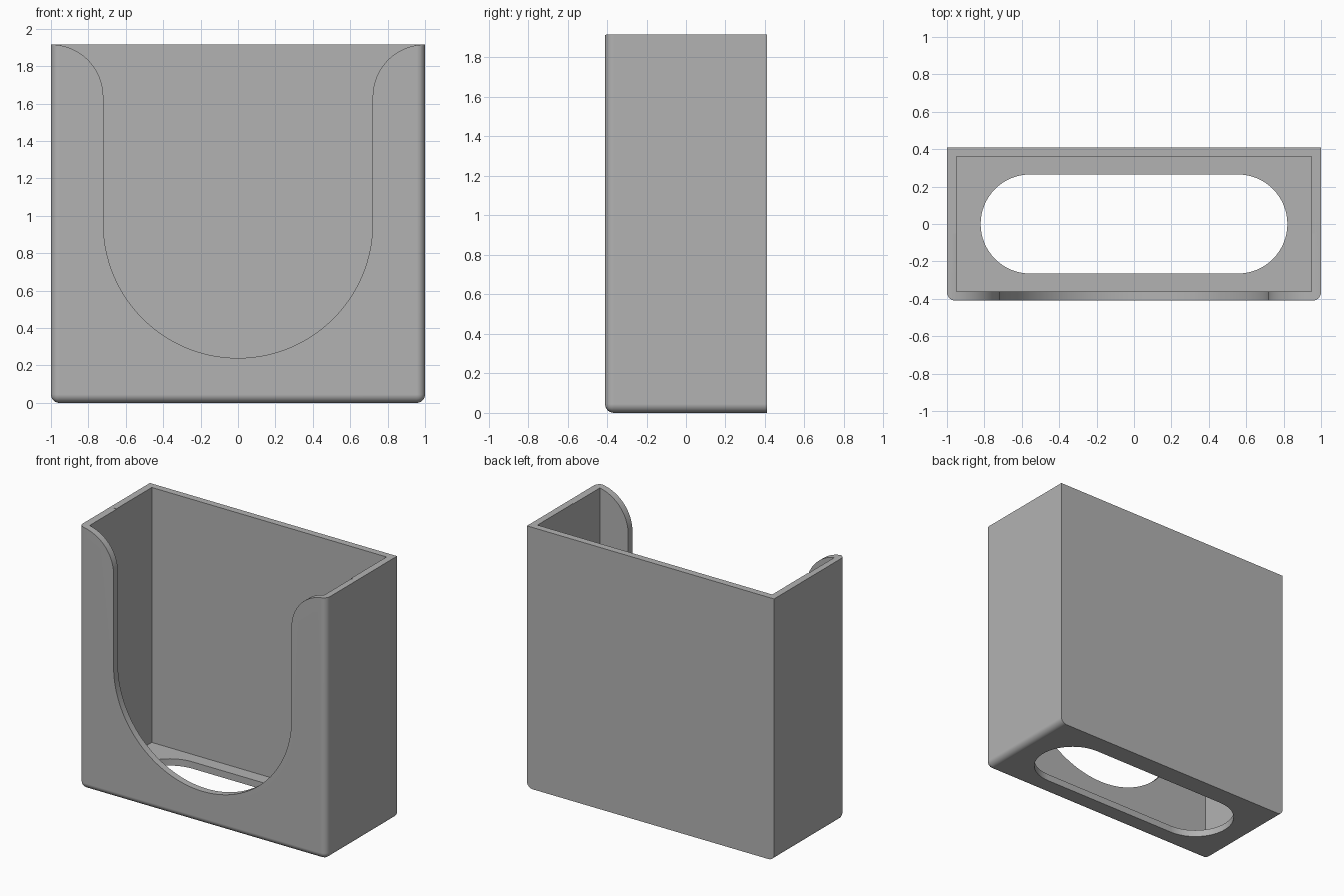
import bpy
import bmesh
from math import cos, sin, pi, radians
from mathutils import Vector

cube = bpy.data.objects.get("Cube")
if cube:
    bpy.data.objects.remove(cube, do_unlink=True)

W, D, H = 1.0, 0.41, 1.915     # half width, half depth, height
WALL, FILLET = 0.05, 0.045

grey = bpy.data.materials.new("plain grey")
grey.use_nodes = True
grey.diffuse_color = (0.45, 0.45, 0.45, 1)
grey.node_tree.nodes["Principled BSDF"].inputs["Base Color"].default_value = (0.45, 0.45, 0.45, 1)


def add_object(name, bm):
    bmesh.ops.recalc_face_normals(bm, faces=bm.faces)
    mesh = bpy.data.meshes.new(name)
    bm.to_mesh(mesh)
    bm.free()
    mesh.materials.append(grey)
    obj = bpy.data.objects.new(name, mesh)
    bpy.context.collection.objects.link(obj)
    return obj


def prism(points, direction):
    """Closed solid from a planar outline swept along a vector."""
    bm = bmesh.new()
    face = bm.faces.new([bm.verts.new(p) for p in points])
    swept = bmesh.ops.extrude_face_region(bm, geom=[face])["geom"]
    bmesh.ops.translate(bm, vec=direction, verts=[v for v in swept if isinstance(v, bmesh.types.BMVert)])
    return bm


def box(x, y, z0, z1):
    return prism([(-x, -y, z0), (x, -y, z0), (x, y, z0), (-x, y, z0)], Vector((0, 0, z1 - z0)))


def arc(cx, cy, r, start, end, n):
    angles = [radians(start + (end - start) * i / n) for i in range(n + 1)]
    return [(cx + r * cos(a), cy + r * sin(a)) for a in angles]


# Outer body, rounded at the front uprights and the front and side bottom edges
bm = box(W, D, 0, H)
rounded = []
for e in bm.edges:
    mid = (e.verts[0].co + e.verts[1].co) / 2
    upright = abs(mid.z - H / 2) < 0.01 and mid.y < 0
    bottom = mid.z < 0.01 and mid.y < D - 0.01
    if upright or bottom:
        rounded.append(e)
bmesh.ops.bevel(bm, geom=rounded, offset=FILLET, segments=6, profile=0.5, affect='EDGES')
holder = add_object("holder_body", bm)

# Inner pocket
pocket = add_object("pocket_cutter", box(W - WALL, D - WALL, WALL, H + 0.3))

# Rounded slot through the floor
slot_outline = arc(0.555, 0, 0.265, -90, 90, 32) + arc(-0.555, 0, 0.265, 90, 270, 32)
slot = add_object("floor_slot_cutter",
                  prism([(x, y, -0.2) for x, y in slot_outline], Vector((0, 0, 0.5))))

# Front opening: half round base, straight sides, flared shoulders
shoulder = arc(W, H - 0.279, 0.28, 180, 90, 20)
outline = arc(0, 0.96, 0.72, 180, 360, 64) + shoulder + [(W + 0.1, H + 0.001), (W + 0.1, H + 0.2)]
outline += [(-W - 0.1, H + 0.2), (-W - 0.1, H + 0.001)] + [(-x, z) for x, z in reversed(shoulder)]
opening = add_object("front_opening_cutter",
                     prism([(x, -0.7, z) for x, z in outline], Vector((0, 0.65, 0))))

# Cut the body
bpy.context.view_layer.objects.active = holder
holder.select_set(True)
for cutter in (pocket, slot, opening):
    cutter.hide_render = True
    mod = holder.modifiers.new(cutter.name, 'BOOLEAN')
    mod.operation = 'DIFFERENCE'
    mod.solver = 'EXACT'
    mod.object = cutter
    bpy.ops.object.modifier_apply(modifier=mod.name)
    bpy.data.objects.remove(cutter, do_unlink=True)

# Smooth curves, crisp corners
bpy.ops.object.shade_smooth_by_angle(angle=radians(30))
weighted = holder.modifiers.new("even_shading", 'WEIGHTED_NORMAL')
weighted.keep_sharp = True
